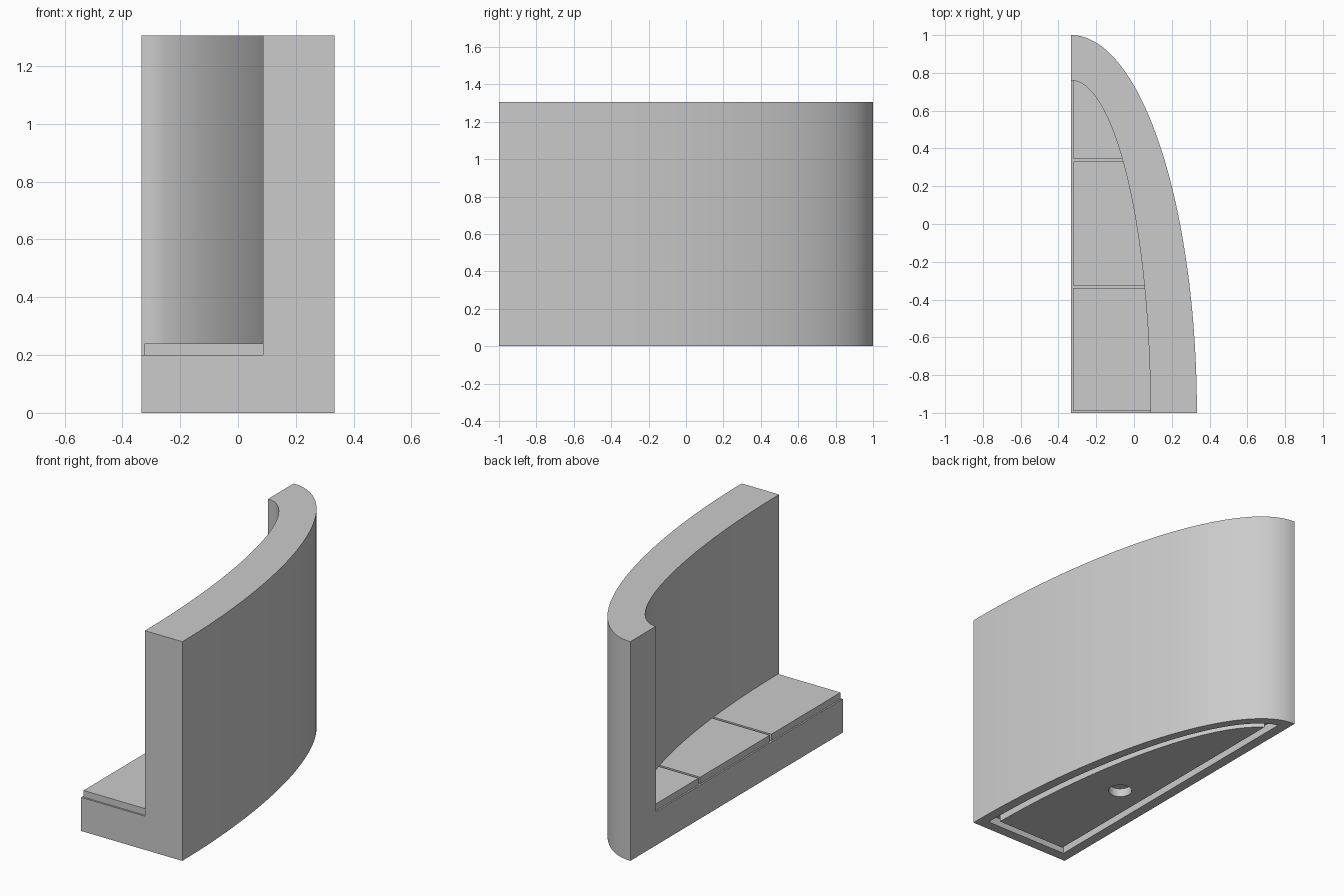
import bpy, bmesh, math

cube = bpy.data.objects.get("Cube")
if cube:
    bpy.data.objects.remove(cube, do_unlink=True)

X0, Y0 = -0.333, -1.0        # centre of the quarter ellipses
RX, RY = 0.666, 2.0          # outer radii
TOP, FLOOR, GROOVE = 1.305, 0.20, 0.05

grey = bpy.data.materials.new("plain grey")
grey.use_nodes = True
grey.diffuse_color = (0.6, 0.6, 0.6, 1)
grey.node_tree.nodes["Principled BSDF"].inputs["Base Color"].default_value = (0.6, 0.6, 0.6, 1)


def quarter(rx, ry, x_min, y_min, y_max=None, steps=72):
    """Quarter-ellipse outline cut off at x_min, y_min and y_max."""
    def x_at(y):
        return X0 + rx * math.sqrt(max(0, 1 - ((y - Y0) / ry) ** 2))
    u = min(1, max(0, (x_min - X0) / rx))
    tip = Y0 + ry * math.sqrt(1 - u * u)
    y_max = tip if y_max is None else min(y_max, tip)
    a0 = math.asin(max(0, (y_min - Y0) / ry))
    a1 = math.asin(min(1, (y_max - Y0) / ry))
    pts = []
    for i in range(steps + 1):
        y = Y0 + ry * math.sin(a0 + (a1 - a0) * i / steps)
        pts.append((x_at(y), y))
    if pts[-1][0] > x_min + 1e-4:
        pts.append((x_min, y_max))
    pts.append((x_min, y_min))
    if y_min < Y0:               # straight run past the front
        pts.insert(0, (X0 + rx, y_min))
    return pts


def prism(name, outline, z0, z1):
    bm = bmesh.new()
    face = bm.faces.new([bm.verts.new((x, y, z0)) for x, y in outline])
    ext = bmesh.ops.extrude_face_region(bm, geom=[face])
    for v in ext["geom"]:
        if isinstance(v, bmesh.types.BMVert):
            v.co.z = z1
    bmesh.ops.recalc_face_normals(bm, faces=bm.faces)
    mesh = bpy.data.meshes.new(name)
    bm.to_mesh(mesh)
    bm.free()
    mesh.materials.append(grey)
    obj = bpy.data.objects.new(name, mesh)
    bpy.context.collection.objects.link(obj)
    return obj


def cut(obj, cutter):
    """Subtract the cutter, then discard it."""
    mod = obj.modifiers.new("cut", "BOOLEAN")
    mod.operation, mod.solver, mod.object = "DIFFERENCE", "EXACT", cutter
    bpy.context.view_layer.objects.active = obj
    bpy.ops.object.modifier_apply(modifier=mod.name)
    bpy.data.objects.remove(cutter, do_unlink=True)


def inset(m):
    return quarter(RX - m, RY - m, X0 + m, Y0 + m)


# Curved wall and base in one body, with a recess underneath
body = prism("curved_wall_and_base", quarter(RX, RY, X0, Y0), 0, TOP)
room = quarter(0.42, 1.76, X0, Y0)
# push the room cutter past the open front and side
room = [(room[0][0], Y0 - 0.1)] + room[:-1] + [(X0 - 0.1, room[-2][1]), (X0 - 0.1, Y0 - 0.1)]
cut(body, prism("room_cutter", room, FLOOR, TOP + 0.1))
cut(body, prism("recess_cutter", inset(0.06), -0.1, GROOVE))

# Plate filling the recess, leaving a groove around it and a round hole
plate = prism("underside_plate", inset(0.105), 0, GROOVE)
circle = [(X0 + 0.4 * RX + 0.065 * math.cos(math.tau * i / 32),
           Y0 + 0.4 * RY + 0.065 * math.sin(math.tau * i / 32)) for i in range(32)]
cut(plate, prism("hole_cutter", circle, -0.1, 0.1))

# Three floor slabs separated by narrow gaps
slabs = []
for name, y0, y1 in (("front_slab", -0.99, -0.34),
                     ("middle_slab", -0.325, 0.33),
                     ("back_slab", 0.345, None)):
    slabs.append(prism(name, quarter(0.42, 1.76, X0 + 0.009, y0, y1), FLOOR, FLOOR + 0.04))

bpy.ops.object.select_all(action="DESELECT")
for obj in [body, plate] + slabs:
    obj.select_set(True)
bpy.context.view_layer.objects.active = body
bpy.ops.object.shade_smooth_by_angle(angle=math.radians(30))
